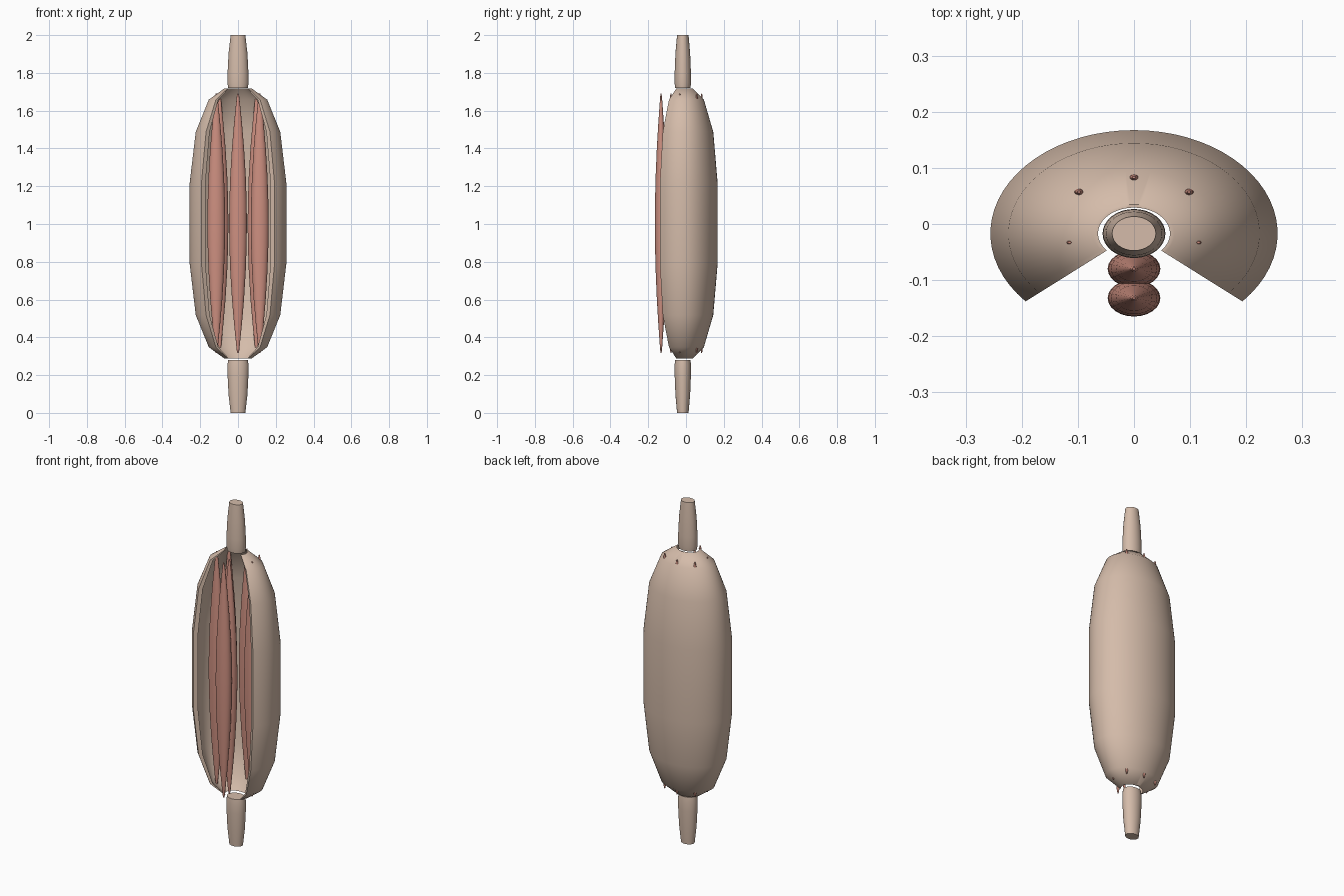
import bpy, bmesh, math

if "Cube" in bpy.data.objects:
    bpy.data.objects.remove(bpy.data.objects["Cube"])

YC = -0.017   # y of the body axis
ZC = 1.003    # z of the mid-height


def material(name, rgb):
    m = bpy.data.materials.new(name)
    m.diffuse_color = (*rgb, 1)
    m.use_nodes = True
    m.node_tree.nodes["Principled BSDF"].inputs["Base Color"].default_value = m.diffuse_color
    return m


TAN = material("pale tan", (0.66, 0.50, 0.40))
PINK = material("muscle pink", (0.62, 0.28, 0.22))


def finish(bm, name, mat, angle=45):
    bmesh.ops.recalc_face_normals(bm, faces=bm.faces)
    me = bpy.data.meshes.new(name)
    bm.to_mesh(me)
    bm.free()
    ob = bpy.data.objects.new(name, me)
    bpy.context.collection.objects.link(ob)
    me.materials.append(mat)
    bpy.ops.object.select_all(action='DESELECT')
    ob.select_set(True)
    bpy.context.view_layer.objects.active = ob
    bpy.ops.object.shade_smooth_by_angle(angle=math.radians(angle))
    return ob


def ring(bm, x, y, z, rx, ry, n, a0=0.0, a1=2 * math.pi, closed=True):
    steps = n if closed else n + 1
    return [bm.verts.new((x + rx * math.cos(a0 + (a1 - a0) * i / n),
                          y + ry * math.sin(a0 + (a1 - a0) * i / n), z))
            for i in range(steps)]


def spindle(name, x, y, profile, ratio, mat, n=24):
    """Closed elliptical solid from (z, x radius) points."""
    bm = bmesh.new()
    rings = [ring(bm, x, y, z, r, r * ratio, n) for z, r in profile]
    for a, b in zip(rings, rings[1:]):
        for i in range(n):
            j = (i + 1) % n
            bm.faces.new((a[i], a[j], b[j], b[i]))
    bm.faces.new(rings[0])
    bm.faces.new(rings[-1])
    return finish(bm, name, mat)


# Capsule: thick elliptical shell, cut open at the front
half = [(0.215, 0.256), (0.485, 0.224), (0.655, 0.155), (0.715, 0.072)]
outer = [(-h, r) for h, r in reversed(half)] + half
cut = math.radians(41)
N = 48
bm = bmesh.new()


def wall(scale):
    return [ring(bm, 0, YC, ZC + h, r * scale, r * scale * 0.72, N,
                 -cut, math.pi + cut, False) for h, r in outer]


out_w, in_w = wall(1.0), wall(0.89)
for w in (out_w, in_w):
    for a, b in zip(w, w[1:]):
        for i in range(N):
            bm.faces.new((a[i], a[i + 1], b[i + 1], b[i]))
for k in (0, -1):            # end rims
    for i in range(N):
        bm.faces.new((out_w[k][i], out_w[k][i + 1], in_w[k][i + 1], in_w[k][i]))
for i in (0, N):             # cut edges
    for k in range(len(outer) - 1):
        bm.faces.new((out_w[k][i], out_w[k + 1][i], in_w[k + 1][i], in_w[k][i]))
finish(bm, "capsule_shell", TAN)

# Tendon stubs at both ends
stub = [(0.717, 0.052), (0.745, 0.056), (0.80, 0.055), (0.90, 0.050), (0.997, 0.039)]
for side, s in (("top", 1), ("bottom", -1)):
    spindle("tendon_" + side, 0, YC, [(1.0 + s * (h + 0.003), r) for h, r in stub],
            0.78, TAN, 32)

# Inner fibres: long thin lenses, tips just poking through the shell ends
half_fibre = [(0, 0.047), (0.12, 0.0455), (0.25, 0.041), (0.40, 0.032),
              (0.53, 0.021), (0.62, 0.012), (0.67, 0.007), (0.687, 0.003)]
fibre = [(ZC - h, r) for h, r in reversed(half_fibre)] + [(ZC + h, r) for h, r in half_fibre[1:]]
spots = [(0, 0.083), (0.098, 0.057), (-0.098, 0.057), (0.115, -0.033),
         (-0.115, -0.033), (0, -0.080), (0, -0.132)]
for i, (x, y) in enumerate(spots):
    spindle(f"muscle_fibre_{i + 1}", x, y, fibre, 0.70, PINK)
